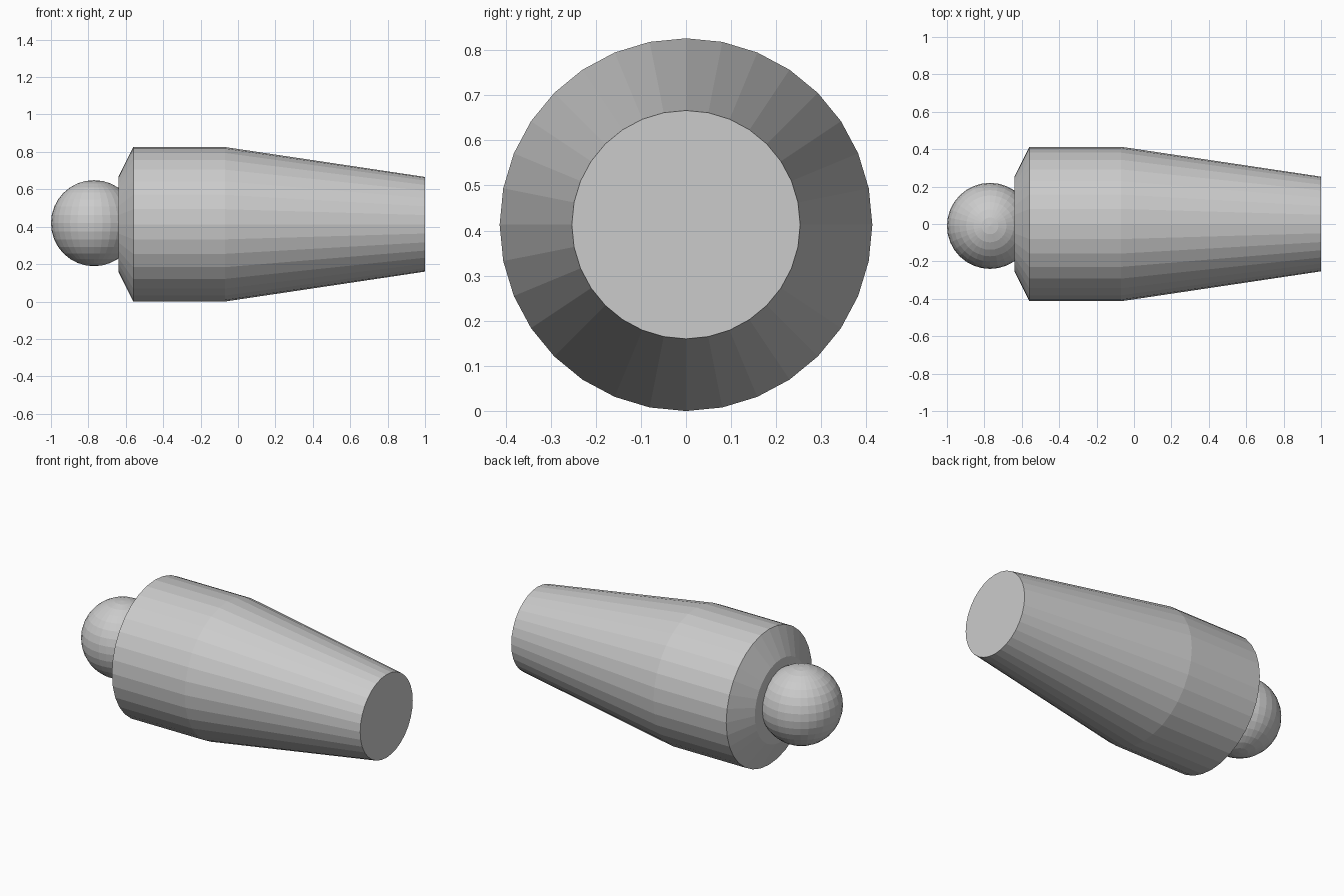
import bpy
import bmesh
from math import radians, cos, sin, pi

cube = bpy.data.objects.get("Cube")
if cube:
    bpy.data.objects.remove(cube, do_unlink=True)

RADIUS = 0.413
SIDES = 32

grey = bpy.data.materials.new("plain_grey")
grey.use_nodes = True
colour = (0.6, 0.6, 0.6, 1)
grey.diffuse_color = colour
grey.node_tree.nodes["Principled BSDF"].inputs["Base Color"].default_value = colour


def finish(name, bm):
    bmesh.ops.recalc_face_normals(bm, faces=bm.faces)
    mesh = bpy.data.meshes.new(name)
    bm.to_mesh(mesh)
    bm.free()
    mesh.materials.append(grey)
    obj = bpy.data.objects.new(name, mesh)
    bpy.context.collection.objects.link(obj)
    return obj


# Tapered body: rings along x with flat end caps
profile = [(-0.64, 0.252), (-0.56, RADIUS), (-0.07, RADIUS), (1.0, 0.253)]
bm = bmesh.new()
rings = []
for x, r in profile:
    angles = [2 * pi * i / SIDES for i in range(SIDES)]
    rings.append([bm.verts.new((x, r * sin(a), RADIUS + r * cos(a))) for a in angles])
for a, b in zip(rings, rings[1:]):
    for i in range(SIDES):
        j = (i + 1) % SIDES
        bm.faces.new((a[i], a[j], b[j], b[i]))
bm.faces.new(rings[0])
bm.faces.new(rings[-1])
finish("tapered_body", bm)

# Ball partly sunk into the wide end
bm = bmesh.new()
bmesh.ops.create_uvsphere(bm, u_segments=32, v_segments=16, radius=0.23)
ball = finish("end_ball", bm)
ball.location = (-0.77, -0.01, RADIUS + 0.006)
